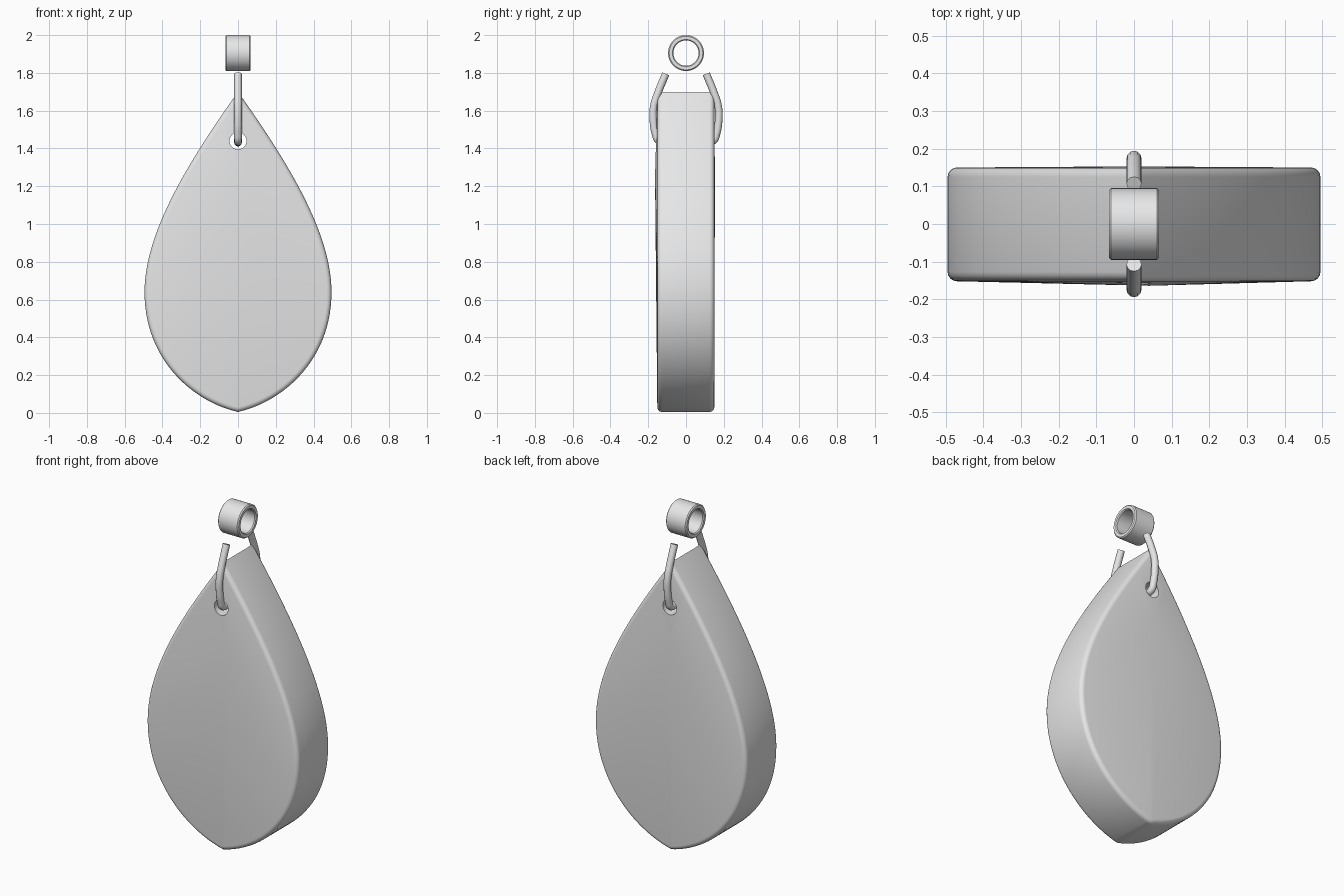
import bpy, bmesh, math
from mathutils import Vector
from mathutils.geometry import interpolate_bezier

if "Cube" in bpy.data.objects:
    bpy.data.objects.remove(bpy.data.objects["Cube"])

metal = bpy.data.materials.new("light_grey_metal")
metal.diffuse_color = (0.8, 0.8, 0.8, 1)
metal.use_nodes = True
metal.node_tree.nodes["Principled BSDF"].inputs["Base Color"].default_value = metal.diffuse_color


def finish(obj, angle=35):
    obj.data.materials.clear()
    obj.data.materials.append(metal)
    bpy.ops.object.select_all(action='DESELECT')
    obj.select_set(True)
    bpy.context.view_layer.objects.active = obj
    bpy.ops.object.shade_smooth_by_angle(angle=math.radians(angle))


def mesh_object(name, bm):
    bmesh.ops.recalc_face_normals(bm, faces=bm.faces)
    mesh = bpy.data.meshes.new(name)
    bm.to_mesh(mesh)
    bm.free()
    obj = bpy.data.objects.new(name, mesh)
    bpy.context.collection.objects.link(obj)
    return obj


# Teardrop outline (x, z): right half from tip to foot, then mirrored
def bezier(*pts):
    return interpolate_bezier(*[Vector((x, 0, z)) for x, z in pts], 28)


right = bezier((0, 1.70), (0.27, 1.32), (0.495, 0.95), (0.495, 0.64))
right += bezier((0.495, 0.64), (0.495, 0.28), (0.24, 0.06), (0, 0.005))[1:]
outline = [(p.x, p.z) for p in right]
outline += [(-x, z) for x, z in reversed(outline[1:-1])]

# Teardrop slab with rounded rims and slightly domed faces
bm = bmesh.new()
loops = [[bm.verts.new((x, y, z)) for x, z in outline] for y in (-0.152, 0.15)]
caps = [bm.faces.new(loop) for loop in loops]
n = len(outline)
for i in range(n):
    j = (i + 1) % n
    bm.faces.new((loops[0][i], loops[0][j], loops[1][j], loops[1][i]))
bmesh.ops.recalc_face_normals(bm, faces=bm.faces)
rims = list({e for f in caps for e in f.edges})
bmesh.ops.bevel(bm, geom=rims, offset=0.025, segments=4, profile=0.5,
                affect='EDGES', clamp_overlap=True)
big = [f for f in bm.faces if len(f.verts) > 20]
for v in bmesh.ops.poke(bm, faces=big)['verts']:
    v.co = (0.04, -0.164, 1.25) if v.co.y < 0 else (0, 0.153, 1.25)
drop = mesh_object("teardrop_body", bm)

# Hole drilled through the top of the slab
bpy.ops.mesh.primitive_cylinder_add(vertices=32, radius=0.045, depth=1,
                                    location=(0, 0, 1.44),
                                    rotation=(math.pi / 2, 0, 0))
cutter = bpy.context.object
cutter.name = "hole_cutter"
mod = drop.modifiers.new("hole", 'BOOLEAN')
mod.object = cutter
mod.solver = 'EXACT'
bpy.context.view_layer.objects.active = drop
bpy.ops.object.modifier_apply(modifier=mod.name)
bpy.data.objects.remove(cutter, do_unlink=True)
finish(drop)

# Open wire loop threaded through the hole
half = [(0.107, 1.795), (0.146, 1.70), (0.171, 1.62), (0.173, 1.55),
        (0.162, 1.48), (0.145, 1.442), (0.10, 1.435)]
path = [(-y, z) for y, z in half] + [(y, z) for y, z in reversed(half)]
curve = bpy.data.curves.new("wire_loop", 'CURVE')
curve.dimensions = '3D'
curve.bevel_depth = 0.02
curve.bevel_resolution = 4
curve.use_fill_caps = True
curve.resolution_u = 6
spline = curve.splines.new('BEZIER')
spline.bezier_points.add(len(path) - 1)
for bp, (y, z) in zip(spline.bezier_points, path):
    bp.co = (0, y, z)
    bp.handle_left_type = bp.handle_right_type = 'AUTO'
wire = bpy.data.objects.new("wire_loop", curve)
bpy.context.collection.objects.link(wire)
bpy.ops.object.select_all(action='DESELECT')
wire.select_set(True)
bpy.context.view_layer.objects.active = wire
bpy.ops.object.convert(target='MESH')
finish(bpy.context.object, 50)

# Tubular bail: small rounded rectangle section turned about the x axis
section = [(-0.067, 0.072), (-0.067, 0.089), (-0.061, 0.095), (0.061, 0.095),
           (0.067, 0.089), (0.067, 0.072), (0.061, 0.067), (-0.061, 0.067)]
bm = bmesh.new()
steps = 48
rings = []
for k in range(steps):
    a = 2 * math.pi * k / steps
    rings.append([bm.verts.new((x, r * math.cos(a), 1.905 + r * math.sin(a)))
                  for x, r in section])
m = len(section)
for k in range(steps):
    a, b = rings[k], rings[(k + 1) % steps]
    for i in range(m):
        j = (i + 1) % m
        bm.faces.new((a[i], a[j], b[j], b[i]))
finish(mesh_object("bail_tube", bm))
